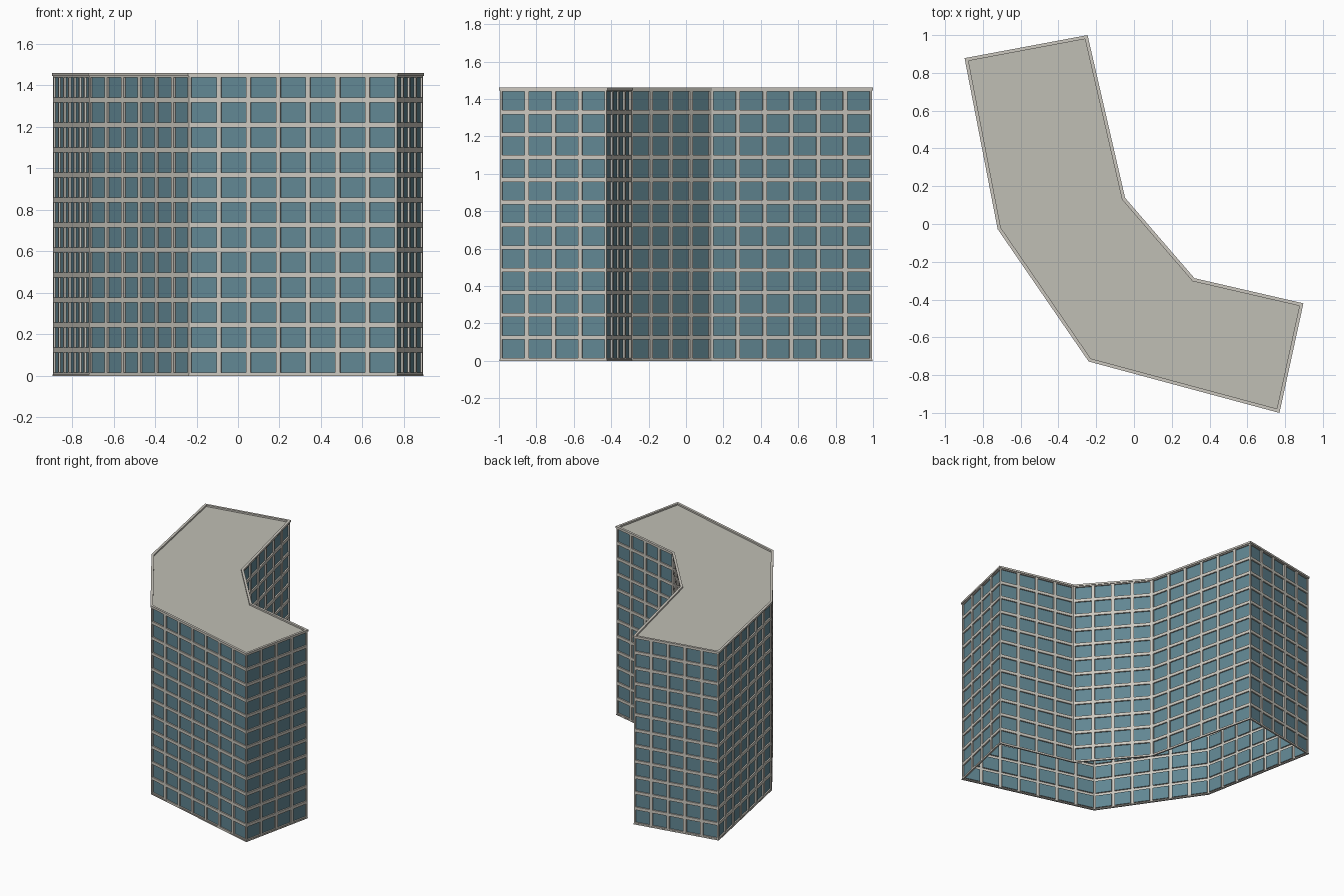
import bpy, bmesh, math
from mathutils import Vector

cube = bpy.data.objects.get("Cube")
if cube:
    bpy.data.objects.remove(cube, do_unlink=True)


def material(name, rgb):
    m = bpy.data.materials.new(name)
    m.use_nodes = True
    m.diffuse_color = (*rgb, 1)
    m.node_tree.nodes["Principled BSDF"].inputs["Base Color"].default_value = (*rgb, 1)
    return m


CONCRETE = material("pale concrete", (0.60, 0.575, 0.52))
GLASS = material("blue grey glass", (0.12, 0.24, 0.29))
ROOF = material("roof grey", (0.53, 0.52, 0.46))

# Outer footprint, counter-clockwise from the back corner
FOOTPRINT = [Vector(p) for p in (
    (-0.897, 0.878), (-0.722, -0.027), (-0.24, -0.728), (0.77, -1.0),
    (0.897, -0.42), (0.32, -0.287), (-0.047, 0.138), (-0.246, 1.0))]
FLOORS, BAY, MARGIN, RECESS = 12, 0.15, 0.016, 0.01
BASE, EAVES, TOP = 0.004, 1.45, 1.46


def inset(points, d):
    """Move every side of the footprint inwards by d."""
    result = []
    for i, p in enumerate(points):
        a = (p - points[i - 1]).normalized()
        b = (points[(i + 1) % len(points)] - p).normalized()
        na, nb = Vector((-a.y, a.x)), Vector((-b.y, b.x))
        result.append(p + (na + nb) * d / (1 + na.dot(nb)))
    return result


def finish(name, bm, mats):
    mesh = bpy.data.meshes.new(name)
    bm.to_mesh(mesh)
    bm.free()
    for m in mats:
        mesh.materials.append(m)
    obj = bpy.data.objects.new(name, mesh)
    bpy.context.collection.objects.link(obj)
    return obj


def band(name, outer, width, z0, z1):
    """Closed rectangular band that follows the footprint."""
    bm = bmesh.new()
    inner = inset(outer, width)
    loops = [[bm.verts.new((*p, z)) for p in pts]
             for pts, z in ((outer, z0), (outer, z1), (inner, z1), (inner, z0))]
    n = len(outer)
    for k in range(4):
        a, b = loops[k], loops[(k + 1) % 4]
        for i in range(n):
            j = (i + 1) % n
            bm.faces.new((a[i], a[j], b[j], b[i]))
    return finish(name, bm, [CONCRETE])


# Facades: a grid of bays on each side, each with a recessed window
wall_line = inset(FOOTPRINT, 0.005)
bm = bmesh.new()
for i, start in enumerate(wall_line):
    end = wall_line[(i + 1) % len(wall_line)]
    bays = math.ceil((end - start).length / BAY)
    grid = [[bm.verts.new((*start.lerp(end, c / bays), BASE + (EAVES - BASE) * r / FLOORS))
             for c in range(bays + 1)] for r in range(FLOORS + 1)]
    for low, high in zip(grid, grid[1:]):
        for c in range(bays):
            bm.faces.new((low[c], low[c + 1], high[c + 1], high[c]))
bmesh.ops.remove_doubles(bm, verts=bm.verts, dist=0.0001)
bm.normal_update()
panes = list(bm.faces)
bmesh.ops.inset_individual(bm, faces=panes, thickness=MARGIN)
bmesh.ops.inset_individual(bm, faces=panes, thickness=0, depth=-RECESS)
for f in panes:
    f.material_index = 1
finish("window_walls", bm, [CONCRETE, GLASS])

# Flat roof inside a low parapet, and a thin sill at the ground
bm = bmesh.new()
bm.faces.new([bm.verts.new((*p, EAVES - 0.002)) for p in wall_line])
finish("roof", bm, [ROOF])
band("parapet", FOOTPRINT, 0.018, EAVES - 0.004, TOP)
band("ground_sill", inset(FOOTPRINT, 0.003), 0.012, 0, BASE + 0.003)
